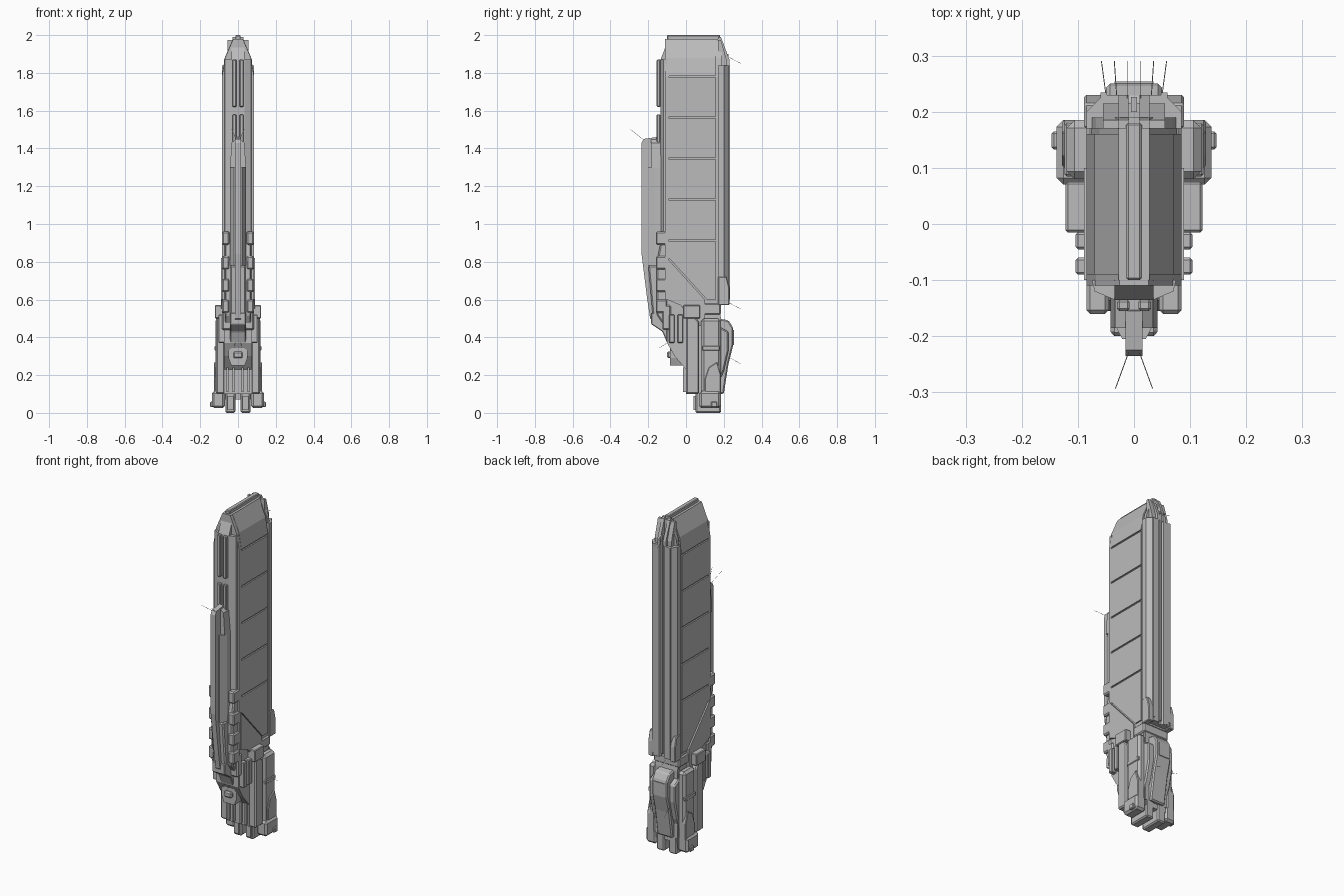
import bpy
import bmesh
from mathutils import Vector

cube = bpy.data.objects.get("Cube")
if cube:
    bpy.data.objects.remove(cube, do_unlink=True)


def make_material(name, value):
    material = bpy.data.materials.new(name)
    material.use_nodes = True
    colour = (value, value, value, 1)
    material.diffuse_color = colour
    material.node_tree.nodes["Principled BSDF"].inputs["Base Color"].default_value = colour
    return material


GREY = make_material("hull grey", .5)

# Shared lines of the ship
WIDE = .085
INNER = .07
FRONT, BACK = -.1, .17
DECK = .57
SHOULDER = 1.78
CROWN = 2
SPINE_BACK = .23
NACELLE_BACK = .185
THIN = .004
MEDIUM = .007


def span(half):
    return (-half, half)


def both(half):
    """Close a half profile by reflecting it across the centre plane."""
    return half + [(-a, b) for a, b in reversed(half)]


def prism(name, along, points, limits, both_sides=False, chamfer=0):
    """Extrude a profile along the named axis between two limits."""
    place = {"x": lambda a, b, c: (c, a, b),
             "y": lambda a, b, c: (a, c, b),
             "z": lambda a, b, c: (a, b, c)}[along]
    bm = bmesh.new()
    near, far = [[bm.verts.new(place(a, b, c)) for a, b in points] for c in limits]
    bm.faces.new(near)
    bm.faces.new(far)
    for i in range(len(points)):
        bm.faces.new((near[i - 1], near[i], far[i], far[i - 1]))
    bmesh.ops.recalc_face_normals(bm, faces=bm.faces)
    mesh = bpy.data.meshes.new(name)
    bm.to_mesh(mesh)
    bm.free()
    mesh.materials.append(GREY)
    part = bpy.data.objects.new(name, mesh)
    bpy.context.collection.objects.link(part)
    if chamfer:
        bevel = part.modifiers.new("chamfer", "BEVEL")
        bevel.width = chamfer
        bevel.segments = 1
    if both_sides:
        part.modifiers.new("mirror", "MIRROR")
    return part


def block(name, x, y, z, both_sides=False, chamfer=0):
    corners = [(x[0], y[0]), (x[1], y[0]), (x[1], y[1]), (x[0], y[1])]
    return prism(name, "z", corners, z, both_sides, chamfer)


def hull_outline(width, base):
    """Front silhouette: straight sides closing to a narrow crown."""
    return both([(width, base), (width, SHOULDER),
                 (width * .8, SHOULDER + .1), (width * .3, CROWN - .02)])


def antenna(name, start, finish):
    for side in (-1, 1):
        a, b = [Vector((side * p[0], p[1], p[2])) for p in (start, finish)]
        bpy.ops.mesh.primitive_cylinder_add(vertices=4, radius=.0008, depth=(b - a).length,
                                            location=(a + b) / 2)
        wire = bpy.context.object
        wire.name = name
        wire.rotation_euler = (b - a).to_track_quat("Z", "Y").to_euler()
        wire.data.materials.append(GREY)


# Tall main hull with a tapering crown
prism("hull_core", "y", hull_outline(WIDE - .008, base=.5), (FRONT, BACK))
prism("front_hull_lip", "y", hull_outline(WIDE, base=.6), (FRONT - .01, FRONT + .01))
prism("rear_hull_lip", "y", hull_outline(WIDE, base=DECK), (BACK, BACK + .02))
block("crown_ridge", x=span(.014), y=(FRONT, BACK + .01), z=(CROWN - .05, CROWN), chamfer=THIN)
block("crown_rail", x=(.018, .028), y=(FRONT, BACK), z=(CROWN - .07, CROWN - .02), both_sides=True)

# Side armour panels separated by narrow grooves
PANEL = (FRONT + .01, BACK - .01)
PITCH = .217
GAP = .005
panel_base = SHOULDER - 4 * PITCH
for i in range(4):
    bottom = panel_base + i * PITCH
    block("side_panel", x=(INNER, WIDE), y=PANEL, z=(bottom + GAP, bottom + PITCH - GAP), both_sides=True)
prism("crown_panel", "y", [(WIDE, SHOULDER + GAP), (INNER, SHOULDER + .1), (.027, CROWN - .02),
                           (.02, CROWN - .04), (.06, SHOULDER + GAP)], PANEL, both_sides=True)
low, high = PANEL
prism("lower_side_panel", "x", [(low, panel_base - GAP), (high, panel_base - GAP), (high, .6),
                                (high - .05, .6), (low, .82)], (INNER, WIDE), both_sides=True)
prism("lower_front_panel", "x", [(FRONT, .82), (-FRONT, .6), (-FRONT, .46), (INNER, .46),
                                 (-.03, DECK), (FRONT, .6)], (INNER, WIDE + THIN), both_sides=True)

# Front strip with its rails, clamps and cowl
STRIP_TOP = 1.87
STRIP_FRONT = FRONT - .035
prism("front_strip", "z", both([(WIDE - .01, FRONT), (INNER, FRONT - .02), (INNER / 2, STRIP_FRONT)]),
      (.5, STRIP_TOP))
prism("front_strip_cap", "x", [(STRIP_FRONT, STRIP_TOP), (FRONT, STRIP_TOP), (FRONT, CROWN - .04)],
      span(INNER / 2))
for bottom, top in [(1.62, STRIP_TOP), (1.36, 1.58), (.95, 1.34)]:
    block("front_rail", x=(.008, .03), y=(STRIP_FRONT - .02, STRIP_FRONT), z=(bottom, top),
          both_sides=True, chamfer=THIN)
for bottom in (.53, .64, .76, .89):
    block("front_clamp", x=(.045, WIDE), y=(-.16, FRONT), z=(bottom, bottom + .07),
          both_sides=True, chamfer=MEDIUM)
prism("front_lower_cowl", "x", [(STRIP_FRONT, .9), (-.155, .8), (-.155, .52), (FRONT, .44), (FRONT, .9)],
      span(INNER), chamfer=MEDIUM)

# Long keel pod carried on the front
KEEL_FRONT, KEEL_BACK = -.235, -.13
KEEL_WIDE = .042
prism("keel_pod_blade", "x", [(KEEL_FRONT, 1.43), (KEEL_FRONT + .01, 1.45), (-.155, 1.46), (KEEL_BACK, 1.34),
                              (KEEL_BACK, .44), (-.19, .5), (-.205, .6), (KEEL_FRONT, .84)], span(.015))
prism("keel_pod_body", "z", both([(KEEL_WIDE, KEEL_BACK), (KEEL_WIDE, -.165), (KEEL_WIDE / 2, -.205)]),
      (.78, 1.3))
prism("keel_pod_nose", "y", both([(KEEL_WIDE, 1.3), (.034, 1.43), (.012, 1.45)]), (-.185, KEEL_BACK))
prism("keel_pod_tail", "x", [(-.2, .78), (KEEL_BACK, .78), (KEEL_BACK, .45), (-.175, .5)],
      span(KEEL_WIDE), chamfer=MEDIUM)

# Rear spine with raised edges and a centre channel
SPINE_TOP = 1.84
prism("rear_spine", "z", both([(WIDE, BACK), (WIDE, .2), (.055, SPINE_BACK), (.016, SPINE_BACK), (.01, .215)]),
      (DECK + .01, SPINE_TOP))
for name, inner, outer, back in [("rear_spine_cap", .01, .028, SPINE_BACK),
                                 ("rear_cap_wing", .028, .055, SPINE_BACK - .015)]:
    prism(name, "x", [(BACK, SPINE_TOP), (back, SPINE_TOP), (back, SPINE_TOP + .03),
                      (NACELLE_BACK, back + SHOULDER - .02), (BACK, back + SHOULDER - .02)],
          (inner, outer), both_sides=True)
block("rear_edge_rail", x=(.048, .06), y=(.22, SPINE_BACK + THIN), z=(.6, SPINE_TOP), both_sides=True)
block("rear_centre_rail", x=span(GAP), y=(.2, SPINE_BACK - THIN), z=(.6, SPINE_TOP + .06))
prism("rear_spine_shoe", "x", [(BACK, DECK), (SPINE_BACK, DECK), (SPINE_BACK, .66), (.215, .72), (BACK, .72)],
      (.055, WIDE + THIN), both_sides=True, chamfer=THIN)
block("rear_collar", x=span(WIDE), y=(.06, NACELLE_BACK), z=(.52, DECK + .01), chamfer=MEDIUM)

# Lower body that carries the drive section
prism("lower_body", "x", [(FRONT, .6), (BACK, .6), (NACELLE_BACK, .5), (NACELLE_BACK, .1), (0, .1),
                          (0, .23), (-.06, .3), (FRONT, .37)], span(INNER + THIN))
prism("chin_block", "x", [(-.185, .53), (FRONT, .53), (FRONT, .37), (-.125, .43), (-.185, .47)],
      span(KEEL_WIDE), chamfer=THIN)
block("shoulder_beam", x=span(WIDE), y=(FRONT - .025, FRONT + .02), z=(.44, DECK), chamfer=MEDIUM)
for y in (FRONT + .01, FRONT + .055):
    block("side_vent", x=(INNER, .104), y=(y, y + .03), z=(.37, .52), both_sides=True, chamfer=THIN)
prism("intake_hood", "y", both([(.035, .25), (.05, .29), (.05, .33), (.025, .35)]), (FRONT + .015, 0))
block("intake_mouth", x=span(.025), y=(FRONT, -.07), z=(.29, .325), chamfer=MEDIUM)
for x in (.018, .05):
    block("belly_rib", x=(x, x + .012), y=span(.015), z=(.11, .24), both_sides=True)

# Flank columns
prism("flank_column", "x", [(0, .1), (INNER, .1), (INNER, .48), (0, DECK)],
      (INNER, .116), both_sides=True, chamfer=MEDIUM)
block("column_shoulder", x=(INNER, .122), y=(-.015, .075), z=(.5, DECK), both_sides=True, chamfer=THIN)

# Drive nacelles with lower pods, feet and nozzles
block("drive_nacelle", x=(INNER, .12), y=(.08, NACELLE_BACK), z=(.08, .5), both_sides=True, chamfer=.014)
block("nacelle_band", x=(INNER, .124), y=(.085, .18), z=(.33, .355), both_sides=True, chamfer=THIN)
prism("nacelle_pod", "x", [(.1, .04), (NACELLE_BACK, .04), (NACELLE_BACK, .2), (.165, .27), (.12, .24), (.1, .18)],
      (.1, .128), both_sides=True, chamfer=THIN)
block("drive_foot", x=(INNER, .138), y=(INNER, NACELLE_BACK), z=(.025, .115), both_sides=True, chamfer=.012)
block("foot_lug", x=(.13, .147), y=(.133, .165), z=(.03, .06), both_sides=True, chamfer=THIN)
block("inner_nozzle", x=(.014, .066), y=(.05, NACELLE_BACK), z=(0, .115), both_sides=True, chamfer=MEDIUM)
block("nozzle_bridge", x=span(INNER), y=(.06, .18), z=(.07, .13))
block("nozzle_flap", x=(.025, .055), y=(.04, INNER), z=(.015, .09), both_sides=True)

# Rear drive housing
HOUSING = .25
prism("rear_drive_housing", "x", [(BACK, .5), (.225, .49), (HOUSING, .45), (HOUSING, .36),
                                  (.225, .26), (.2, .1), (BACK, .1)], span(.05), chamfer=MEDIUM)
prism("rear_housing_cheek", "x", [(BACK, .46), (.225, .43), (.225, .33), (.2, .22), (BACK, .15)],
      (.045, WIDE), both_sides=True, chamfer=MEDIUM)
block("rear_hatch", x=span(.035), y=(HOUSING - THIN, HOUSING + THIN), z=(.36, .44))

# Thin antennas
antenna("front_antenna", (.01, -.23, 1.45), (.033, -.293, 1.5))
antenna("chin_antenna", (.015, FRONT, .37), (.02, -.14, .345))
for i, z in enumerate((STRIP_TOP, DECK, .28)):
    x = .012 + .018 * i
    antenna("rear_antenna", (x, .215, z + .02), (x + GAP * i, .29, z - .02))
